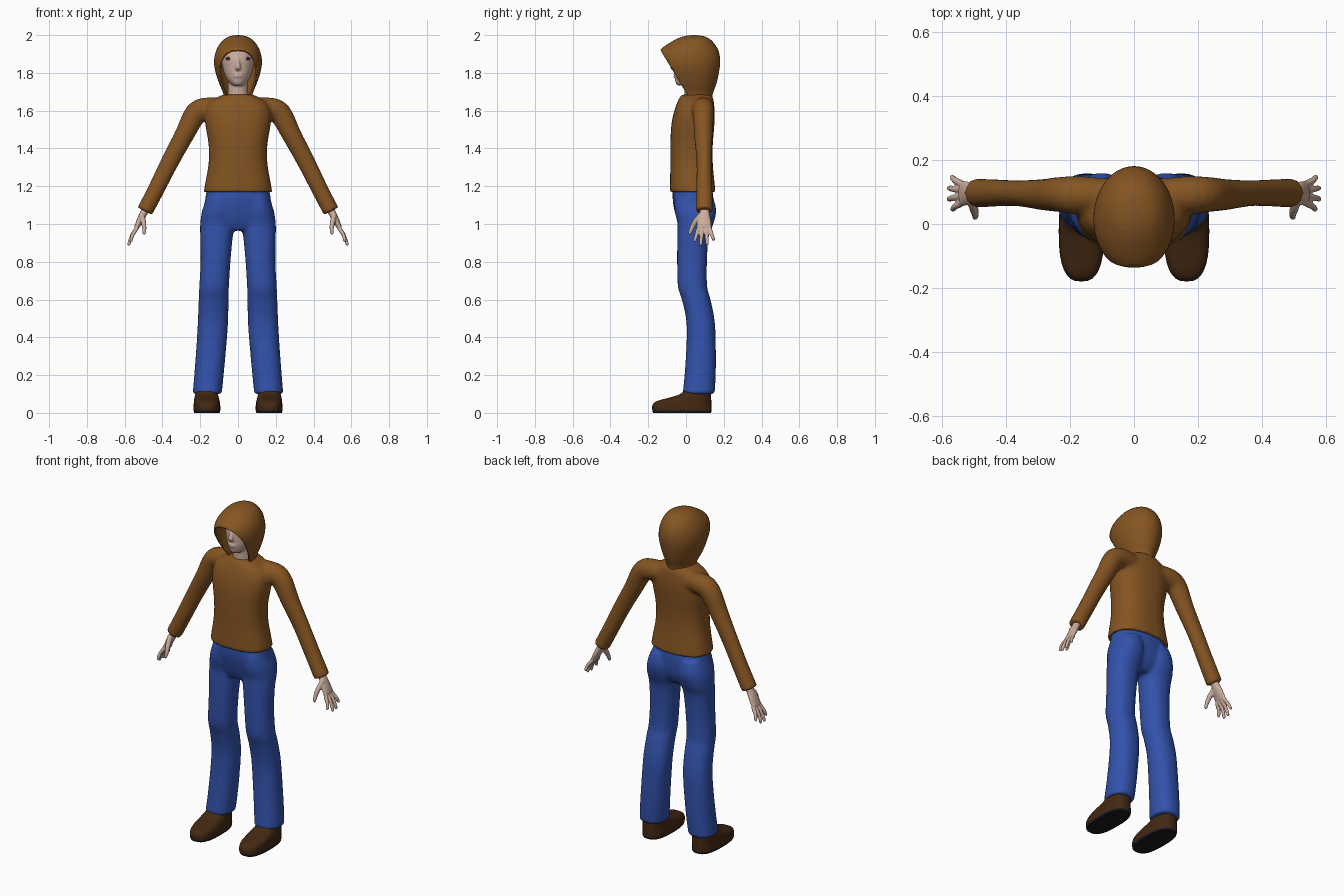
import bpy, bmesh, math
from mathutils import Vector, Matrix


def material(name, rgb):
    m = bpy.data.materials.new(name)
    m.diffuse_color = (*rgb, 1)
    return m


BROWN = material("brown cloth", (0.235, 0.09, 0.016))
BLUE = material("blue denim", (0.032, 0.085, 0.41))
SKIN = material("skin", (0.60, 0.42, 0.34))
LEATHER = material("dark brown leather", (0.055, 0.021, 0.006))
BLACK = material("black rubber", (0.010, 0.010, 0.014))
EYE = material("dark eye", (0.045, 0.022, 0.015))


def spline(rows, steps=4):
    """Catmull-Rom interpolation of rows of numbers."""
    out = []
    for i in range(len(rows) - 1):
        a, b = rows[max(i - 1, 0)], rows[i]
        c, d = rows[i + 1], rows[min(i + 2, len(rows) - 1)]
        for k in range(steps):
            t = k / steps
            out.append([0.5 * (2 * q + (r - p) * t + (2 * p - 5 * q + 4 * r - s) * t * t
                               + (3 * q - p - 3 * r + s) * t ** 3)
                        for p, q, r, s in zip(a, b, c, d)])
    return out + [list(rows[-1])]


def skin_rings(bm, rings, caps=True):
    vs = [[bm.verts.new(p) for p in r] for r in rings]
    n = len(rings[0])
    for a, b in zip(vs, vs[1:]):
        for i in range(n):
            bm.faces.new((a[i], a[(i + 1) % n], b[(i + 1) % n], b[i]))
    if caps:
        bm.faces.new(vs[0])
        bm.faces.new(vs[-1])


def power(v, e):
    return math.copysign(abs(v) ** e, v)


def stack(bm, rows, side=1, e=1.0, n=32, caps=True):
    """Horizontal rings; each row is z, x0, x1, y0, y1."""
    rings = []
    for z, x0, x1, y0, y1 in spline(rows):
        rings.append([Vector((side * ((x0 + x1) / 2 + (x1 - x0) / 2 * power(math.cos(a), e)),
                              (y0 + y1) / 2 + (y1 - y0) / 2 * power(math.sin(a), e), z))
                      for a in (2 * math.pi * i / n for i in range(n))])
    skin_rings(bm, rings, caps)


def tube(bm, rows, side=1, n=20):
    """Rings across a path; each row is x, y, z, thickness radius, y radius."""
    rows = spline(rows)
    pts = [Vector((side * r[0], r[1], r[2])) for r in rows]
    rings = []
    for i, (p, r) in enumerate(zip(pts, rows)):
        t = (pts[min(i + 1, len(pts) - 1)] - pts[max(i - 1, 0)]).normalized()
        u = Vector((0, 1, 0))
        u = (u - t * u.dot(t)).normalized()
        v = t.cross(u)
        rings.append([p + v * r[3] * math.cos(a) + u * r[4] * math.sin(a)
                      for a in (2 * math.pi * k / n for k in range(n))])
    skin_rings(bm, rings)


def ball(bm, loc, size):
    m = Matrix.Translation(loc) @ Matrix.Diagonal((*size, 1))
    bmesh.ops.create_uvsphere(bm, u_segments=20, v_segments=12, radius=1, matrix=m)


def finish(bm, name, mats, voxel=0, smooth=0):
    bmesh.ops.recalc_face_normals(bm, faces=bm.faces[:])
    me = bpy.data.meshes.new(name)
    bm.to_mesh(me)
    bm.free()
    for m in mats:
        me.materials.append(m)
    ob = bpy.data.objects.new(name, me)
    bpy.context.collection.objects.link(ob)
    bpy.ops.object.select_all(action='DESELECT')
    ob.select_set(True)
    bpy.context.view_layer.objects.active = ob
    if voxel:  # fuse overlapping volumes and blend the joins
        r = ob.modifiers.new("fuse", 'REMESH')
        r.mode, r.voxel_size, r.use_smooth_shade = 'VOXEL', voxel, True
        s = ob.modifiers.new("blend", 'SMOOTH')
        s.factor, s.iterations = 0.5, smooth
        me.shade_smooth()
    else:
        bpy.ops.object.shade_smooth_by_angle(angle=math.radians(40))
    return ob


# Sweater: torso and both sleeves
bm = bmesh.new()
stack(bm, [(1.17, -.182, .182, -.087, .157), (1.21, -.175, .175, -.085, .152),
           (1.32, -.156, .156, -.083, .142), (1.42, -.156, .156, -.083, .142),
           (1.52, -.172, .172, -.078, .150), (1.59, -.176, .176, -.065, .152),
           (1.64, -.155, .155, -.048, .148), (1.67, -.11, .11, -.034, .142),
           (1.685, -.08, .08, -.022, .13)], e=.85)
for s in (1, -1):
    tube(bm, [(.05, .088, 1.61, .055, .05), (.165, .09, 1.61, .06, .06),
              (.225, .092, 1.582, .06, .056), (.285, .092, 1.47, .052, .049),
              (.36, .096, 1.33, .048, .041), (.43, .097, 1.19, .045, .043),
              (.493, .097, 1.068, .044, .046)], s)
finish(bm, "sweater", [BROWN], .009, 8)

# Hood: egg-shaped shell cut open along a slanted front plane
bm = bmesh.new()
stack(bm, [(2.0, -.008, .008, .035, .055), (1.993, -.045, .045, -.015, .098),
           (1.97, -.083, .083, -.068, .137), (1.92, -.115, .115, -.138, .171),
           (1.86, -.127, .127, -.15, .181), (1.80, -.118, .118, -.13, .174),
           (1.74, -.098, .098, -.11, .16), (1.69, -.078, .078, -.08, .142),
           (1.65, -.08, .08, -.08, .138)], n=48, caps=False)
bm.faces.new([v for v in bm.verts if v.co.z > 1.9995])
bmesh.ops.bisect_plane(bm, geom=bm.verts[:] + bm.edges[:] + bm.faces[:],
                       plane_co=(0, -.135, 1.92), plane_no=(0, -1, -.6), clear_outer=True)
hood = finish(bm, "hood", [BROWN])
sol = hood.modifiers.new("thickness", 'SOLIDIFY')
sol.thickness, sol.offset = .01, -1

# Head with neck, nose and lips
bm = bmesh.new()
stack(bm, [(1.733, -.022, .022, -.042, .04), (1.745, -.042, .042, -.054, .08),
           (1.78, -.066, .066, -.06, .11), (1.83, -.082, .082, -.06, .135),
           (1.88, -.09, .09, -.058, .145), (1.93, -.08, .08, -.04, .14),
           (1.965, -.045, .045, .005, .10)])
stack(bm, [(1.63, -.065, .065, -.012, .11), (1.68, -.055, .055, -.008, .10),
           (1.78, -.052, .052, -.01, .10)])
tube(bm, [(0, -.052, 1.885, .008, .006), (0, -.063, 1.855, .009, .009),
          (0, -.072, 1.83, .015, .011), (0, -.06, 1.818, .012, .008)])
for z in (1.791, 1.781):
    ball(bm, (0, -.056, z), (.024, .010, .006))
finish(bm, "head", [SKIN], .005, 3)

for s, label in ((1, "left"), (-1, "right")):
    # Eye
    bm = bmesh.new()
    ball(bm, (s * .045, -.0365, 1.875), (.021, .010, .009))
    finish(bm, label + "_eye", [EYE])

    # Hand: palm, four fingers, thumb
    bm = bmesh.new()
    tube(bm, [(.475, .098, 1.10, .022, .025), (.498, .098, 1.06, .02, .026),
              (.518, .096, 1.02, .018, .036), (.538, .096, .98, .013, .040)], s)
    for y0, y1, x, z in ((.064, .046, .566, .912), (.086, .078, .578, .893),
                         (.107, .112, .577, .895), (.127, .146, .568, .918)):
        tube(bm, [(.528, (y0 + .1) / 2, 1.0, .011, .010), (.541, y0, .97, .011, .011),
                  ((.543 + x) / 2 + .004, (y0 + y1) / 2, (.97 + z) / 2, .010, .010),
                  (x, y1, z, .0085, .008), (x + .003, y1, z - .007, .003, .003)], s, 12)
    tube(bm, [(.510, .085, 1.05, .014, .018), (.501, .05, 1.012, .014, .015),
              (.496, .03, .975, .011, .012), (.497, .02, .95, .008, .008),
              (.498, .018, .943, .003, .003)], s, 12)
    finish(bm, label + "_hand", [SKIN], .004, 2)

    # Shoe with a dark sole
    bm = bmesh.new()
    stack(bm, [(0, .098, .232, -.174, .132), (.012, .094, .235, -.178, .135),
               (.04, .094, .235, -.178, .135), (.062, .097, .233, -.155, .134),
               (.083, .102, .23, -.08, .133), (.10, .106, .226, -.03, .132),
               (.125, .11, .222, -.005, .13)], s, e=.75)
    for f in bm.faces:
        f.material_index = int(f.calc_center_median().z < .01)
    finish(bm, label + "_shoe", [LEATHER, BLACK])

# Trousers: hips and both legs
bm = bmesh.new()
stack(bm, [(1.20, -.163, .163, -.07, .138), (1.12, -.176, .176, -.07, .146),
           (1.05, -.188, .188, -.056, .142), (1.0, -.19, .19, -.04, .125),
           (.965, -.18, .18, -.022, .095)], e=.9)
for s in (1, -1):
    stack(bm, [(1.14, .02, .166, -.06, .145), (1.07, .012, .190, -.06, .16),
               (1.0, .016, .200, -.045, .145), (.93, .028, .200, -.046, .12),
               (.80, .040, .198, -.047, .111), (.67, .048, .205, -.043, .112),
               (.60, .05, .208, -.022, .13), (.50, .052, .212, .0, .15),
               (.40, .058, .217, .004, .157), (.22, .074, .23, -.006, .158),
               (.10, .086, .240, -.018, .152)], s, e=.9)
finish(bm, "trousers", [BLUE], .009, 6)
